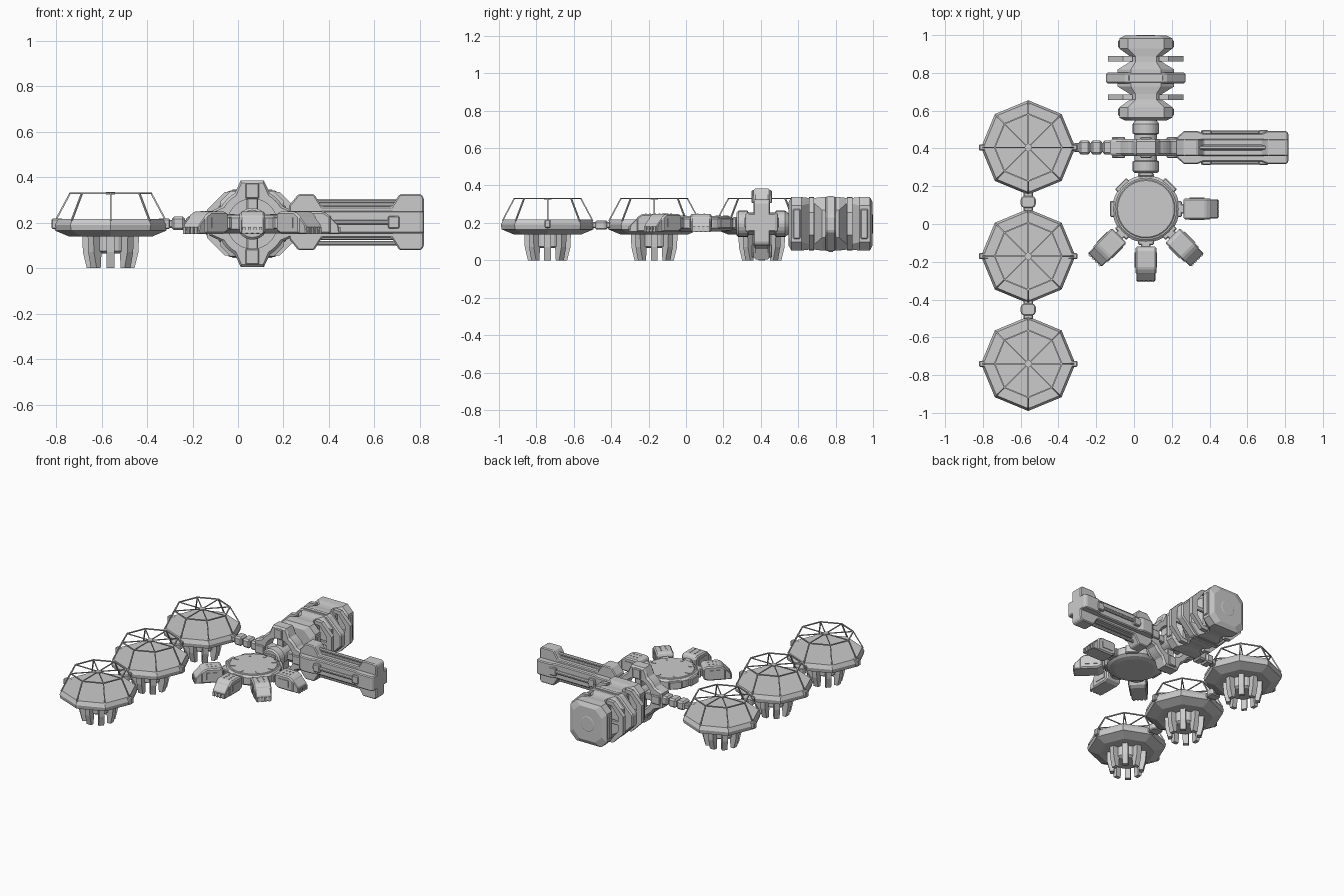
import bpy, bmesh
from math import sin, cos, pi, radians
from mathutils import Vector, Matrix

if "Cube" in bpy.data.objects:
    bpy.data.objects.remove(bpy.data.objects["Cube"])

CX, ZC = 0.063, 0.195        # axis of the hub, disc and rear module
HY = 0.405                   # y of the side arms


def finish(name, bm, mat=None, bevel=0):
    bmesh.ops.recalc_face_normals(bm, faces=bm.faces)
    me = bpy.data.meshes.new(name)
    bm.to_mesh(me)
    bm.free()
    ob = bpy.data.objects.new(name, me)
    bpy.context.collection.objects.link(ob)
    if mat:
        ob.matrix_world = mat
    if bevel:
        m = ob.modifiers.new("bevel", 'BEVEL')
        m.width, m.segments = bevel, 1
    return ob


def skin(name, loops, mat=None, bevel=0, caps=True, cyclic=False):
    """Join equal-length point loops with quads."""
    bm = bmesh.new()
    rows = [[bm.verts.new(p) for p in l] for l in loops]
    n = len(rows[0])
    pairs = list(zip(rows, rows[1:])) + ([(rows[-1], rows[0])] if cyclic else [])
    for a, b in pairs:
        for i in range(n):
            bm.faces.new((a[i], a[(i + 1) % n], b[(i + 1) % n], b[i]))
    if caps and not cyclic:
        bm.faces.new(rows[0])
        bm.faces.new(rows[-1])
    return finish(name, bm, mat, bevel)


def circle(r, z, n, rot=0):
    return [(r * cos(rot + 2 * pi * i / n), r * sin(rot + 2 * pi * i / n), z) for i in range(n)]


def lathe(name, prof, n, mat=None, rot=0, cyclic=False):
    return skin(name, [circle(r, z, n, rot) for r, z in prof], mat, cyclic=cyclic)


def prism(name, pts, axis, lo, hi, mat=None, bevel=0):
    """Extrude a 2D outline along the given axis."""
    put = {'x': lambda a, b, t: (t, a, b), 'y': lambda a, b, t: (a, t, b), 'z': lambda a, b, t: (a, b, t)}[axis]
    return skin(name, [[put(a, b, t) for a, b in pts] for t in (lo, hi)], mat, bevel)


def box(name, c, s, mat=None, bevel=0.005):
    x, y, z = [v / 2 for v in s]
    m = Matrix.Translation(c)
    return prism(name, [(-x, -y), (x, -y), (x, y), (-x, y)], 'z', -z, z, mat @ m if mat else m, bevel)


def rod(name, a, b, r, n=4):
    a, b = Vector(a), Vector(b)
    d = b - a
    return lathe(name, [(r, 0), (r, d.length)], n,
                 Matrix.Translation(a) @ d.to_track_quat('Z', 'Y').to_matrix().to_4x4(), pi / n)


def octagon(w, h, c):
    q = [(w, h - c), (w - c, h)]
    return q + [(-a, b) for a, b in q[::-1]] + [(-a, -b) for a, b in q] + [(a, -b) for a, b in q[::-1]]


Y_AXIS = Matrix.Rotation(-pi / 2, 4, 'X')     # local z becomes +y


def along_y(y):
    return Matrix.Translation((CX, y, ZC)) @ Y_AXIS


# Three octagonal habitats with open frames and legs
DX = -0.56
for k, dy in enumerate((HY, -0.17, -0.74)):
    T = Matrix.Translation((DX, dy, 0))
    lathe("habitat_deck", [(.16, .14), (.18, .138), (.245, .165), (.25, .19), (.237, .217)], 8, T)
    lathe("habitat_core", [(.075, .065), (.09, .075), (.09, .15)], 16, T)
    lathe("habitat_frame_hub", [(.02, .324), (.02, .334)], 8, T)
    for i in range(8):
        a, b = i * pi / 4, (i + 1) * pi / 4
        P = lambda r, z, t: T @ Vector((r * cos(t), r * sin(t), z))
        rod("frame_strut", P(.242, .21, a), P(.178, .33, a), .005)
        rod("frame_ring", P(.178, .33, a), P(.178, .33, b), .005)
        rod("frame_spoke", P(.178, .33, a), P(0, .33, a), .004)
        prism("habitat_leg", [(.07, .15), (.125, .15), (.122, .07), (.105, 0), (.08, 0), (.075, .07)], 'y',
              -.018, .018, T @ Matrix.Rotation(a, 4, 'Z'))
    for s in (-1, 1):
        box("habitat_clamp", (DX + s * .235, dy, .195), (.052, .032, .045))
    if k:
        yc = dy + .287
        prism("habitat_link", octagon(.04, .032, .014), 'z', .165, .212, Matrix.Translation((DX, yc, 0)), .006)
        box("link_neck", (DX, yc, .188), (.05, .1, .032))

# Corridor from the first habitat to the hub
box("corridor_neck", (-.2, HY, .195), (.24, .045, .035))
for i in range(3):
    box("corridor_segment", (-.262 + i * .063, HY, .197), (.058, .075, .06), None, .01)

# Hub: tube, lugged ring and spokes
lathe("hub_tube", [(.06, .27), (.07, .28), (.07, .33), (.06, .335), (.06, .475), (.07, .48), (.07, .53), (.055, .55)],
      24, along_y(0))


def lug_radius(deg):
    a = abs((deg + 45) % 90 - 45)
    if a <= 15:
        return .19 / cos(radians(a))
    return .155 if a >= 30 else .172


def ring_loop(f, y):
    return [(f(d) * cos(radians(d)), f(d) * sin(radians(d)), y) for d in [i * 7.5 for i in range(48)]]


inner = lambda d: .11
skin("hub_ring", [ring_loop(inner, -.045), ring_loop(lambda d: lug_radius(d) - .012, -.045),
                  ring_loop(lug_radius, -.033), ring_loop(lug_radius, .033),
                  ring_loop(lambda d: lug_radius(d) - .012, .045), ring_loop(inner, .045)],
     along_y(HY), cyclic=True)
for i in range(4):
    R = Matrix.Translation((CX, HY, ZC)) @ Matrix.Rotation(i * pi / 2, 4, 'Y')
    box("hub_spoke", (.09, 0, 0), (.09, .07, .05), R)
    box("ring_lug_plate", (.145, 0, 0), (.07, .11, .06), R)

# Right arm: tall and wide dumbbell shapes crossing, with rods and a rail
M = Matrix.Translation((.525, HY, .202))


def dumbbell(w, mid):
    q = [(-.3, w * .6), (-.26, w), (-.19, w), (-.155, mid), (.15, mid), (.185, w), (.28, w), (.292, w * .88)]
    return q + [(x, -b) for x, b in q[::-1]]


prism("arm_tall_frame", dumbbell(.123, .068), 'y', -.045, .045, M, .006)
prism("arm_wide_body", dumbbell(.088, .074), 'z', -.05, .05, M, .006)
for s in (-1, 1):
    rod("arm_rod", M @ Vector((-.19, 0, s * .092)), M @ Vector((.2, 0, s * .092)), .011, 8)
    rod("arm_side_rod", M @ Vector((-.17, s * .08, 0)), M @ Vector((.17, s * .08, 0)), .011, 8)
    box("arm_rail_top", (0, 0, s * .068), (.34, .03, .02), M)
    for x in (-.14, .16):
        box("arm_rail_clamp", (x, s * .08, 0), (.05, .025, .055), M)
box("arm_neck", (.235, HY, .2), (.08, .06, .07))

# Rear module: waisted octagonal body, central band and side brackets
RY = .773
half = [(.225, .11, .115, .05), (.21, .14, .143, .045), (.155, .14, .143, .045), (.115, .085, .138, .03),
        (.085, .085, .138, .03), (.045, .15, .143, .07)]
stations = [(RY - d, w, h, c) for d, w, h, c in half] + [(RY + d, w, h, c) for d, w, h, c in half[::-1]]
skin("rear_body", [[(CX + x, y, ZC + z) for x, z in octagon(w, h, c)] for y, w, h, c in stations])
prism("rear_band", octagon(.21, .146, .105), 'y', RY - .028, RY + .028, Matrix.Translation((CX, 0, ZC)), .008)
prism("rear_band_cap", octagon(.192, .15, .105), 'y', RY - .012, RY + .012, Matrix.Translation((CX, 0, ZC)))
lathe("rear_hatch", [(.055, .98), (.055, .996), (.048, 1.0)], 24, along_y(0))
prism("rear_end_plate", octagon(.095, .095, .03), 'y', .97, .993, Matrix.Translation((CX, 0, ZC)), .004)
for s in (-1, 1):
    for d in (-.102, .102):
        out = [(.07, .143), (.12, .14), (.2, .06), (.2, -.06), (.12, -.14), (.07, -.143),
               (.07, -.12), (.11, -.115), (.16, -.05), (.16, .05), (.11, .115), (.07, .12)]
        prism("rear_bracket", [(s * x, z) for x, z in out], 'y', RY + d - .014, RY + d + .014,
              Matrix.Translation((CX, 0, ZC)))
        box("bracket_pin", (CX + s * .12, RY + d, ZC), (.1, .016, .03))
    for d in (-.18, .18):
        box("rear_side_panel", (CX + s * .14, RY + d, ZC), (.016, .04, .16))

# Docking disc
DY = .08
D = Matrix.Translation((CX, DY, .198))
lathe("disc_body", [(.13, -.045), (.16, -.038), (.178, -.025), (.178, .022), (.163, .034), (.155, .034),
                    (.15, .038)], 32, D)
for i in range(8):
    R = D @ Matrix.Rotation(i * pi / 4, 4, 'Z')
    box("disc_port", (.172, 0, 0), (.036, .085, .054), R)
    box("disc_tick", (.132, 0, .037), (.03, .012, .008), R, 0)
box("disc_neck", (CX, .272, .197), (.075, .04, .07))

# Four docked pods with sloped outer ends
for deg in (0, -45, -90, -135):
    R = Matrix.Translation((CX, DY, 0)) @ Matrix.Rotation(radians(deg), 4, 'Z')
    prism("pod_body", [(.2, .165), (.2, .235), (.215, .248), (.315, .248), (.345, .228), (.345, .15), (.23, .15)],
          'y', -.056, .056, R, .008)
    prism("pod_nose", [(.33, .15), (.33, .238), (.378, .19), (.384, .15)], 'y', -.05, .05, R, .004)
    box("pod_neck", (.19, 0, .2), (.04, .05, .05), R)
    for i in range(4):
        box("pod_nose_rib", (.382, -.036 + i * .024, .165), (.012, .014, .03), R, 0)
    for s in (-1, 1):
        box("pod_side_panel", (.27, s * .056, .2), (.08, .008, .045), R, 0)
        for r in (.245, .27, .295):
            box("pod_top_stud", (r, s * .018, .248), (.008, .008, .006), R, 0)
